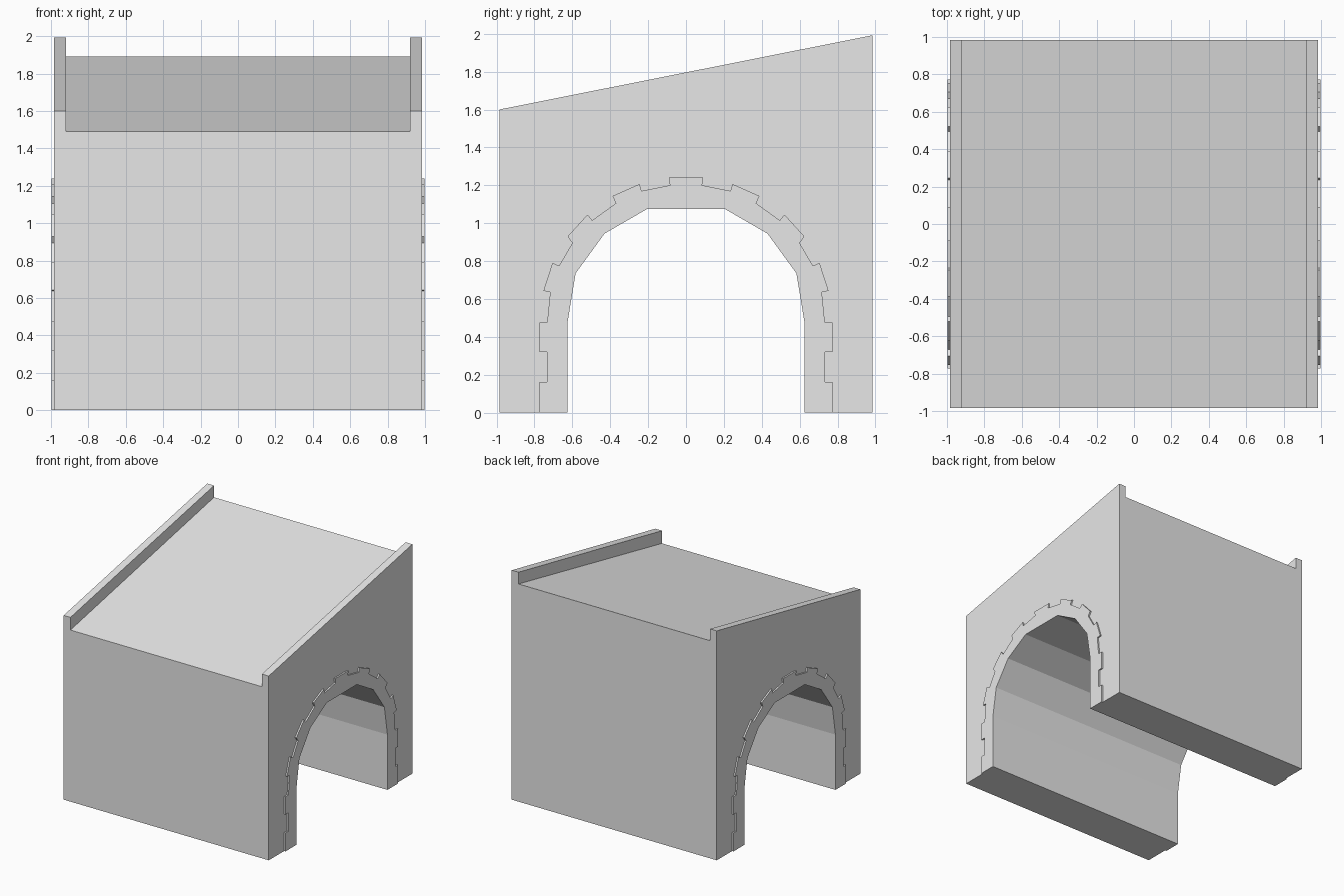
import bpy, bmesh

default = bpy.data.objects.get("Cube")
if default:
    bpy.data.objects.remove(default, do_unlink=True)

stone = bpy.data.materials.new("grey_stone")
stone.use_nodes = True
stone.diffuse_color = (0.8, 0.8, 0.8, 1)
stone.node_tree.nodes["Principled BSDF"].inputs["Base Color"].default_value = (0.8, 0.8, 0.8, 1)

HALF = 0.985      # half width of the block
WALL = 0.92       # inner face of the end walls
TRIM = 0.998      # outer face of the arch stones


def mirrored(half):
    """Complete a (y, z) outline from its -y half."""
    return half + [(-y, z) for y, z in reversed(half)]


def extrude(name, profile, x0, x1):
    """Make a closed prism from a (y, z) outline along x."""
    bm = bmesh.new()
    near, far = [[bm.verts.new((x, y, z)) for y, z in profile] for x in (x0, x1)]
    bm.faces.new(near)
    bm.faces.new(far[::-1])
    for i in range(len(profile)):
        bm.faces.new((near[i], near[i - 1], far[i - 1], far[i]))
    bmesh.ops.recalc_face_normals(bm, faces=bm.faces)
    mesh = bpy.data.meshes.new(name)
    bm.to_mesh(mesh)
    bm.free()
    mesh.materials.append(stone)
    obj = bpy.data.objects.new(name, mesh)
    bpy.context.collection.objects.link(obj)


# Tunnel opening and toothed outer edge of the arch stones
arch = mirrored([(-0.625, 0), (-0.625, 0.48), (-0.583, 0.735),
                 (-0.43, 0.945), (-0.205, 1.075)])
teeth = mirrored([(-0.773, 0), (-0.773, 0.16), (-0.735, 0.16), (-0.735, 0.32),
                  (-0.773, 0.32), (-0.773, 0.475), (-0.733, 0.475), (-0.717, 0.637),
                  (-0.753, 0.642), (-0.705, 0.79), (-0.67, 0.775), (-0.6, 0.895),
                  (-0.625, 0.93), (-0.52, 1.045), (-0.495, 1.015), (-0.37, 1.105),
                  (-0.388, 1.143), (-0.245, 1.207), (-0.235, 1.17), (-0.085, 1.2),
                  (-0.09, 1.24)])


def block_profile(front_z, back_z):
    return arch + [(HALF, 0), (HALF, back_z), (-HALF, front_z), (-HALF, 0)]


# Main block with the sloping roof
extrude("tunnel_block", block_profile(1.49, 1.89), -WALL, WALL)

# Raised end walls and arch stones on both sides
for side, s in (("left", 1), ("right", -1)):
    extrude(side + "_end_wall", block_profile(1.6, 1.992), s * WALL, s * HALF)
    extrude(side + "_arch_stones", teeth + arch[::-1], s * HALF, s * TRIM)
